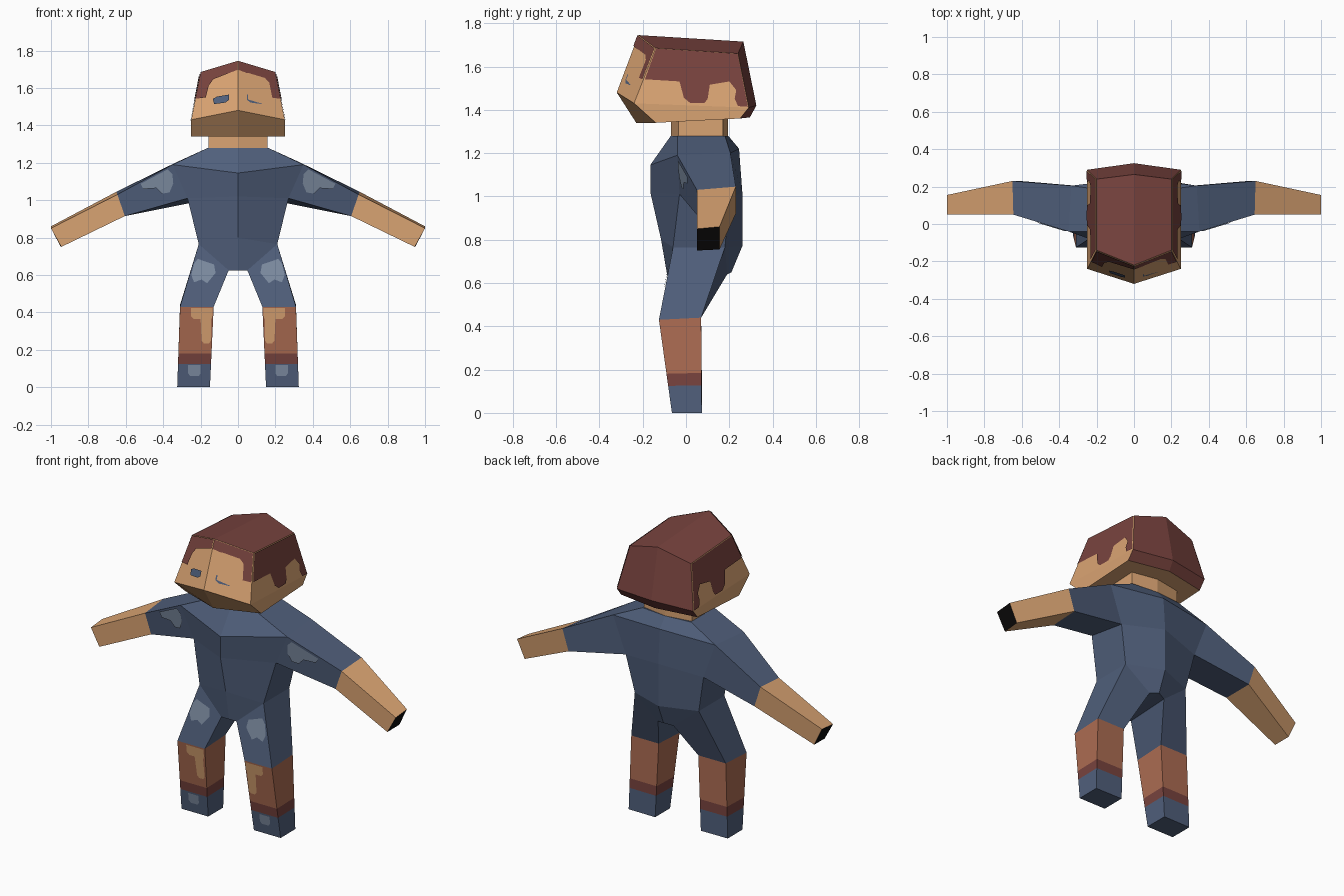
import bpy, bmesh
from mathutils import Vector
from mathutils.bvhtree import BVHTree

if "Cube" in bpy.data.objects:
    bpy.data.objects.remove(bpy.data.objects["Cube"])


def material(name, r, g, b):
    lin = [(c / 255 / 12.92) if c < 11 else ((c / 255 + 0.055) / 1.055) ** 2.4 for c in (r, g, b)]
    m = bpy.data.materials.new(name)
    m.diffuse_color = (*lin, 1)
    m.use_nodes = True
    m.node_tree.nodes["Principled BSDF"].inputs["Base Color"].default_value = m.diffuse_color
    return m


SKIN = material("skin", 217, 163, 114)
HAIR = material("dark_brown", 120, 67, 62)
BLUE = material("denim_blue", 80, 95, 123)
PALE = material("pale_blue", 126, 141, 162)
RUST = material("rust", 172, 108, 82)
BLACK = material("black", 12, 10, 10)


def add_object(name, verts, faces, mats, face_mats):
    me = bpy.data.meshes.new(name)
    me.from_pydata(verts, [], faces)
    for m in mats:
        me.materials.append(m)
    for p, m in zip(me.polygons, face_mats):
        p.material_index = mats.index(m)
    bm = bmesh.new()
    bm.from_mesh(me)
    bmesh.ops.recalc_face_normals(bm, faces=bm.faces)
    bm.to_mesh(me)
    bm.free()
    ob = bpy.data.objects.new(name, me)
    bpy.context.collection.objects.link(ob)
    return ob


def cap(start, n):
    """End face; six-sided ends fold along the centre line."""
    if n == 4:
        return [tuple(range(start, start + 4))]
    return [tuple(start + i for i in q) for q in ((0, 1, 2, 3), (0, 3, 4, 5))]


def tube(name, rings, rule, first_cap=None, last_cap=None):
    """Skin a stack of rings; rule(band, side) gives the material."""
    n = len(rings[0])
    verts = [tuple(p) for r in rings for p in r]
    faces, fm = [], []
    for b in range(len(rings) - 1):
        for s in range(n):
            t = (s + 1) % n
            faces.append((b * n + s, b * n + t, b * n + n + t, b * n + n + s))
            fm.append(rule(b, s))
    for mat, start in ((first_cap, 0), (last_cap, len(verts) - n)):
        if mat:
            c = cap(start, n)
            faces += c
            fm += [mat] * len(c)
    mats = list(dict.fromkeys(fm))
    add_object(name, verts, faces, mats, fm)
    return BVHTree.FromPolygons(verts, faces)


def full(half):
    """Half ring (front centre, front side, back side, back centre) to full ring."""
    return half + [(-x, y, z) for x, y, z in (half[2], half[1])]


def flip(ring, s):
    return [(s * x, y, z) for x, y, z in ring]


def blend(a, b, t):
    return [tuple(Vector(p).lerp(Vector(q), t)) for p, q in zip(a, b)]


def plate(name, tree, pts, mat, s, side=False):
    """Thin painted patch projected on a part from the front or from its side."""
    d = Vector((-s, 0, 0)) if side else Vector((0, 1, 0))
    verts = []
    for u, v in pts:
        o = Vector((s * 2, u, v)) if side else Vector((s * u, -2, v))
        hit, nor, _, _ = tree.ray_cast(o, d)
        if hit is None:
            continue
        if nor.dot(d) > 0:
            nor = -nor
        verts.append(tuple(hit + nor * 0.005))
    idx = list(range(len(verts)))
    ob = add_object(name, verts, [idx], [mat], [mat])
    ob.data.update()
    if ob.data.polygons[0].normal.dot(d) > 0:
        ob.data.flip_normals()


# Head: skin front and sides, hair on top and back
head = tube("head", [
    full([(0, -.22, 1.745), (.20, -.14, 1.685), (.20, .24, 1.66), (0, .265, 1.715)]),
    full([(0, -.32, 1.48), (.25, -.24, 1.43), (.25, .29, 1.41), (0, .325, 1.42)]),
    full([(0, -.23, 1.34), (.25, -.14, 1.34), (.25, .25, 1.36), (0, .295, 1.365)])],
    lambda b, s: HAIR if s in (2, 3) else SKIN, HAIR, SKIN)

# Neck
neck = [(0, -.07), (.157, -.035), (.157, .17), (0, .195)]
tube("neck", [full([(x, y, z) for x, y in neck]) for z in (1.36, 1.27)],
     lambda b, s: SKIN)

# Torso
SH_F, SH_B = (.35, -.04, 1.19), (.335, .205, 1.20)
PIT_F, PIT_B = (.27, -.03, 1.01), (.255, .20, .985)
W_F, W_B = (.21, -.06, .765), (.21, .18, .765)
CR_F, CR_B = (.05, -.085, .625), (.05, .19, .64)
tube("torso", [
    full([(0, -.07, 1.28), (.16, -.04, 1.28), (.16, .18, 1.28), (0, .195, 1.28)]),
    full([(0, -.165, 1.145), SH_F, SH_B, (0, .245, 1.22)]),
    full([(0, -.165, 1.02), PIT_F, PIT_B, (0, .26, 1.02)]),
    full([(0, -.115, .80), W_F, W_B, (0, .26, .77)]),
    full([(0, -.085, .625), CR_F, CR_B, (0, .21, .65)])],
    lambda b, s: BLUE, BLUE, BLUE)

shoulder = [SH_F, SH_B, PIT_B, PIT_F]
elbow = [(.645, .05, 1.03), (.65, .23, 1.045), (.61, .23, .92), (.605, .05, .915)]
wrist = [(1.0, .05, .85), (1.0, .155, .86), (.95, .155, .755), (.945, .05, .75)]
hip = [W_F, W_B, CR_B, CR_F]
knee = [(.31, -.125, .43), (.31, .07, .44), (.13, .07, .44), (.13, -.125, .43)]
sole = [(.325, -.065, 0), (.325, .073, 0), (.15, .075, 0), (.15, -.065, 0)]
leg_rings = [hip, knee, blend(knee, sole, .58), blend(knee, sole, .71), sole]
leg_mats = [BLUE, RUST, HAIR, BLUE]

for tag, s in (("right", 1), ("left", -1)):
    # Arms: sleeve, bare forearm, dark end
    arm = tube(tag + "_arm", [flip(r, s) for r in (shoulder, elbow, wrist)],
               lambda b, k: (BLUE, SKIN)[b], None, BLACK)
    plate(tag + "_sleeve_patch", arm,
          [(.375, 1.165), (.52, 1.088), (.505, 1.06), (.435, 1.065), (.405, 1.035),
           (.365, 1.042), (.345, 1.09), (.35, 1.14)], PALE, s)
    # Legs: trousers, rust boots with dark band, blue feet
    leg = tube(tag + "_leg", [flip(r, s) for r in leg_rings],
               lambda b, k: leg_mats[b], None, BLUE)
    plate(tag + "_thigh_patch", leg,
          [(.215, .685), (.128, .655), (.12, .61), (.165, .555), (.195, .575),
           (.235, .56), (.25, .60), (.235, .66)], PALE, s)
    plate(tag + "_shin_patch", leg,
          [(.25, .425), (.25, .38), (.235, .365), (.2, .365), (.195, .25), (.183, .235),
           (.155, .235), (.145, .25), (.145, .36), (.137, .38), (.137, .425)], SKIN, s)
    plate(tag + "_foot_patch", leg,
          [(.2, .118), (.2, .075), (.21, .06), (.255, .06), (.267, .075), (.267, .118)], PALE, s)
    # Eyes
    plate(tag + "_eye", head,
          [(.045, 1.563), (.045, 1.535), (.065, 1.52), (.125, 1.512), (.133, 1.54),
           (.11, 1.552)], BLUE, s)
    # Hair: fringe on the forehead, side hair with sideburn
    plate(tag + "_fringe", head,
          [(.001, 1.742), (.198, 1.683), (.226, 1.54), (.17, 1.548), (.155, 1.61),
           (.13, 1.645), (.001, 1.695)], HAIR, s)
    plate(tag + "_side_hair", head,
          [(-.138, 1.682), (.238, 1.658), (.286, 1.413), (.24, 1.416), (.225, 1.45),
           (.232, 1.49), (.20, 1.53), (.11, 1.515), (.10, 1.45), (.085, 1.43),
           (.02, 1.43), (-.01, 1.455), (-.03, 1.53), (-.19, 1.54)], HAIR, s, True)
